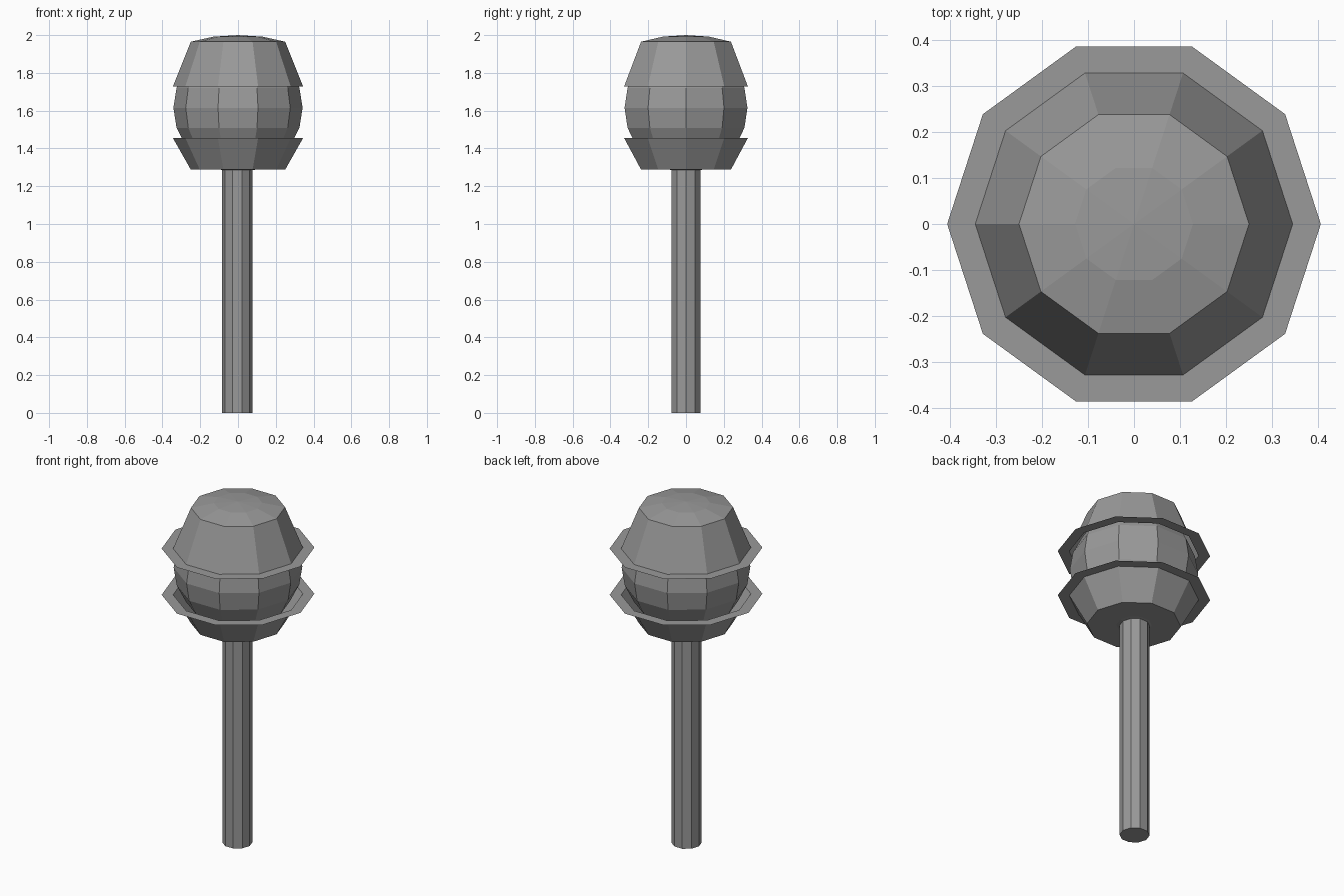
import bpy, bmesh
from math import cos, sin, pi

if "Cube" in bpy.data.objects:
    bpy.data.objects.remove(bpy.data.objects["Cube"])

SIDES = 10

# Dark grey metal shared by all parts
metal = bpy.data.materials.new("dark_grey")
metal.diffuse_color = (0.32, 0.32, 0.32, 1)
metal.use_nodes = True
metal.node_tree.nodes["Principled BSDF"].inputs["Base Color"].default_value = metal.diffuse_color


def lathe(name, profile):
    """Spin (radius, z) points around the z axis into a ten-sided flat surface."""
    bm = bmesh.new()
    rings = []
    for r, z in profile:
        if r == 0:
            rings.append([bm.verts.new((0, 0, z))] * SIDES)
        else:
            rings.append([bm.verts.new((r * cos(2 * pi * i / SIDES),
                                        r * sin(2 * pi * i / SIDES), z))
                          for i in range(SIDES)])
    for a, b in zip(rings, rings[1:]):
        for i in range(SIDES):
            j = (i + 1) % SIDES
            loop = list(dict.fromkeys((a[i], a[j], b[j], b[i])))
            bm.faces.new(loop)
    bmesh.ops.recalc_face_normals(bm, faces=bm.faces)
    mesh = bpy.data.meshes.new(name)
    bm.to_mesh(mesh)
    bm.free()
    mesh.materials.append(metal)
    obj = bpy.data.objects.new(name, mesh)
    bpy.context.collection.objects.link(obj)
    return obj


# Long straight handle
handle = lathe("handle", [(0, 0), (0.08, 0), (0.08, 1.29), (0, 1.29)])
handle.location.x = -0.004

# Faceted ball in the middle of the head
ball_r, ball_z = 0.342, 1.615
lathe("ball", [(0 if k in (0, 10) else ball_r * sin(pi * k / 10),
                ball_z - ball_r * cos(pi * k / 10)) for k in range(11)])

# Lower cup, open at the top, with a thin flat rim
lathe("lower_cup", [(0, 1.288), (0.25, 1.288), (0.345, 1.456), (0.406, 1.456)])

# Upper cap, open underneath, with shallow dome and a thin flat rim
lathe("upper_cap", [(0.406, 1.727), (0.345, 1.727), (0.25, 1.965),
                    (0.128, 1.992), (0, 2.0)])
